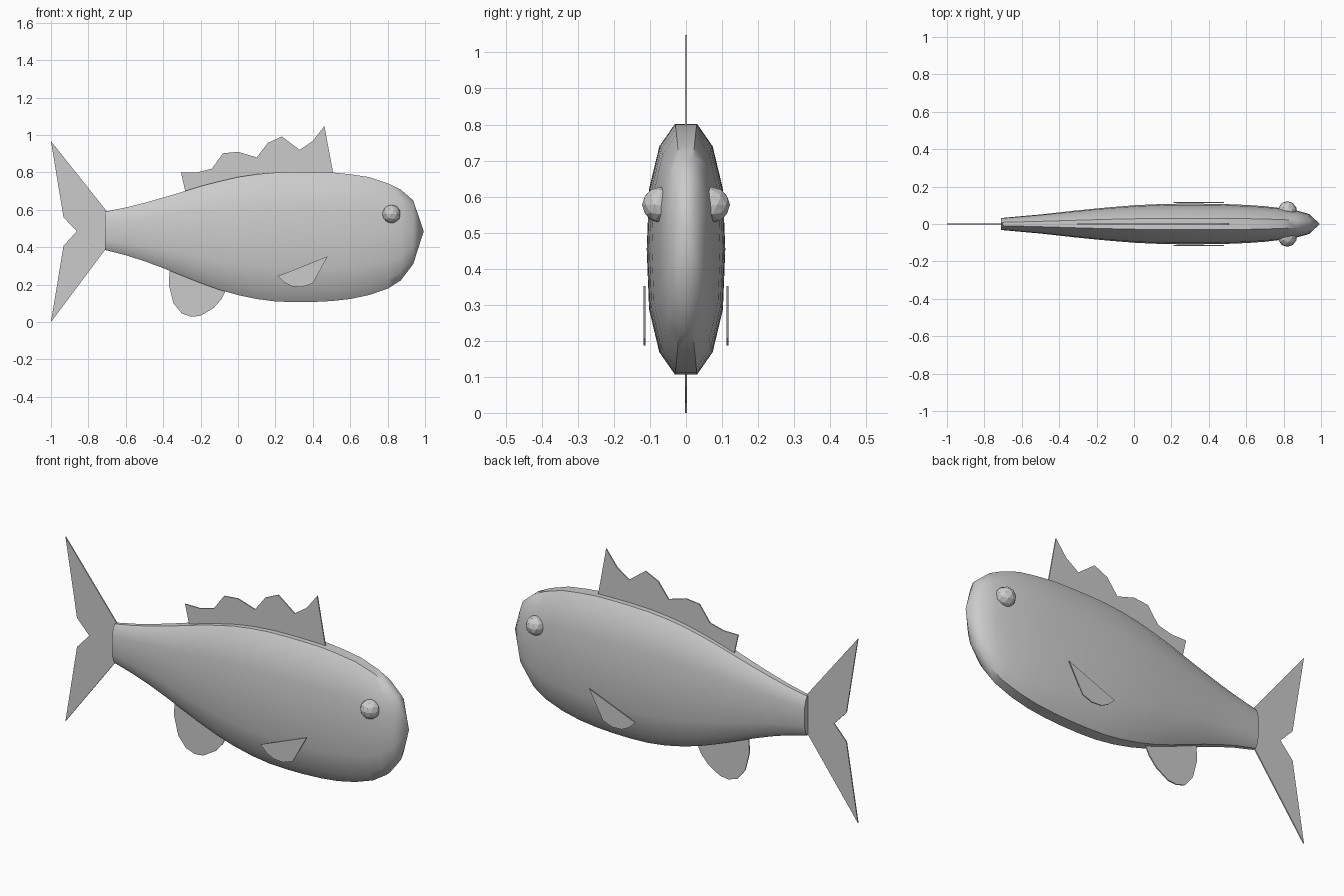
import bpy, bmesh, math

if "Cube" in bpy.data.objects:
    bpy.data.objects.remove(bpy.data.objects["Cube"])


def make_object(name, bm, smooth=None):
    bmesh.ops.recalc_face_normals(bm, faces=bm.faces)
    mesh = bpy.data.meshes.new(name)
    bm.to_mesh(mesh)
    bm.free()
    ob = bpy.data.objects.new(name, mesh)
    bpy.context.collection.objects.link(ob)
    if smooth:
        bpy.ops.object.select_all(action='DESELECT')
        ob.select_set(True)
        bpy.context.view_layer.objects.active = ob
        bpy.ops.object.shade_smooth_by_angle(angle=math.radians(smooth))
    return ob


def fin(name, outline, y=0.0, thick=0.006):
    """Thin flat fin from an (x, z) outline, centred on y."""
    bm = bmesh.new()
    face = bm.faces.new([bm.verts.new((x, y - thick / 2, z)) for x, z in outline])
    ext = bmesh.ops.extrude_face_region(bm, geom=[face])
    verts = [g for g in ext['geom'] if isinstance(g, bmesh.types.BMVert)]
    bmesh.ops.translate(bm, verts=verts, vec=(0, thick, 0))
    return make_object(name, bm)


# Body: one cross-section lofted through stations (x, top, bottom, half width)
stations = [(-.71, .59, .385, .032), (-.6, .612, .357, .042), (-.5, .637, .325, .051),
            (-.4, .665, .288, .062), (-.3, .695, .248, .073), (-.2, .726, .208, .083),
            (-.1, .752, .172, .092), (0, .775, .144, .100), (.1, .79, .123, .105),
            (.2, .799, .110, .108), (.3, .802, .106, .109), (.4, .802, .107, .108),
            (.5, .80, .112, .106), (.6, .79, .123, .102), (.7, .775, .144, .095),
            (.8, .742, .178, .083), (.87, .708, .222, .072), (.937, .65, .31, .053)]
quarter = [(1, 0), (.94, .48), (.68, .82), (.28, 1)]
half = quarter + [(-y, z) for y, z in reversed(quarter)]
section = half + [(y, -z) for y, z in reversed(half[1:-1])]

bm = bmesh.new()
rings = []
for x, top, bottom, w in stations:
    mid, h = (top + bottom) / 2, (top - bottom) / 2
    rings.append([bm.verts.new((x, y * w, mid + z * h)) for y, z in section])
n = len(section)
for a, b in zip(rings, rings[1:]):
    for i in range(n):
        bm.faces.new((a[i], a[(i + 1) % n], b[(i + 1) % n], b[i]))
bm.faces.new(rings[0])
nose = bm.verts.new((.993, 0, .485))
for i in range(n):
    bm.faces.new((rings[-1][i], rings[-1][(i + 1) % n], nose))
make_object("body", bm, smooth=50)

# Fins on the centre line
fin("tail_fin", [(-.70, .59), (-1, .967), (-.933, .56), (-.862, .485),
                 (-.933, .407), (-1, 0), (-.70, .40)])
fin("dorsal_fin", [(-.28, .69), (-.305, .80), (-.22, .80), (-.14, .82), (-.08, .902),
                   (0, .91), (.1, .88), (.16, .958), (.235, .992), (.33, .92),
                   (.40, .968), (.462, 1.048), (.51, .79), (.1, .77)])
fin("anal_fin", [(-.365, .29), (-.37, .2), (-.345, .1), (-.3, .045), (-.25, .028),
                 (-.2, .033), (-.13, .075), (-.09, .12), (-.06, .18)])

# Side fins and eyes, one pair each
for side, s in (("right", -1), ("left", 1)):
    fin("pectoral_fin_" + side, [(.212, .245), (.25, .21), (.29, .19), (.345, .187),
                                 (.40, .207), (.48, .352)], y=s * .115, thick=.005)
    bm = bmesh.new()
    bmesh.ops.create_icosphere(bm, subdivisions=2, radius=.05)
    bmesh.ops.translate(bm, verts=bm.verts, vec=(.82, s * .072, .577))
    make_object("eye_" + side, bm)
